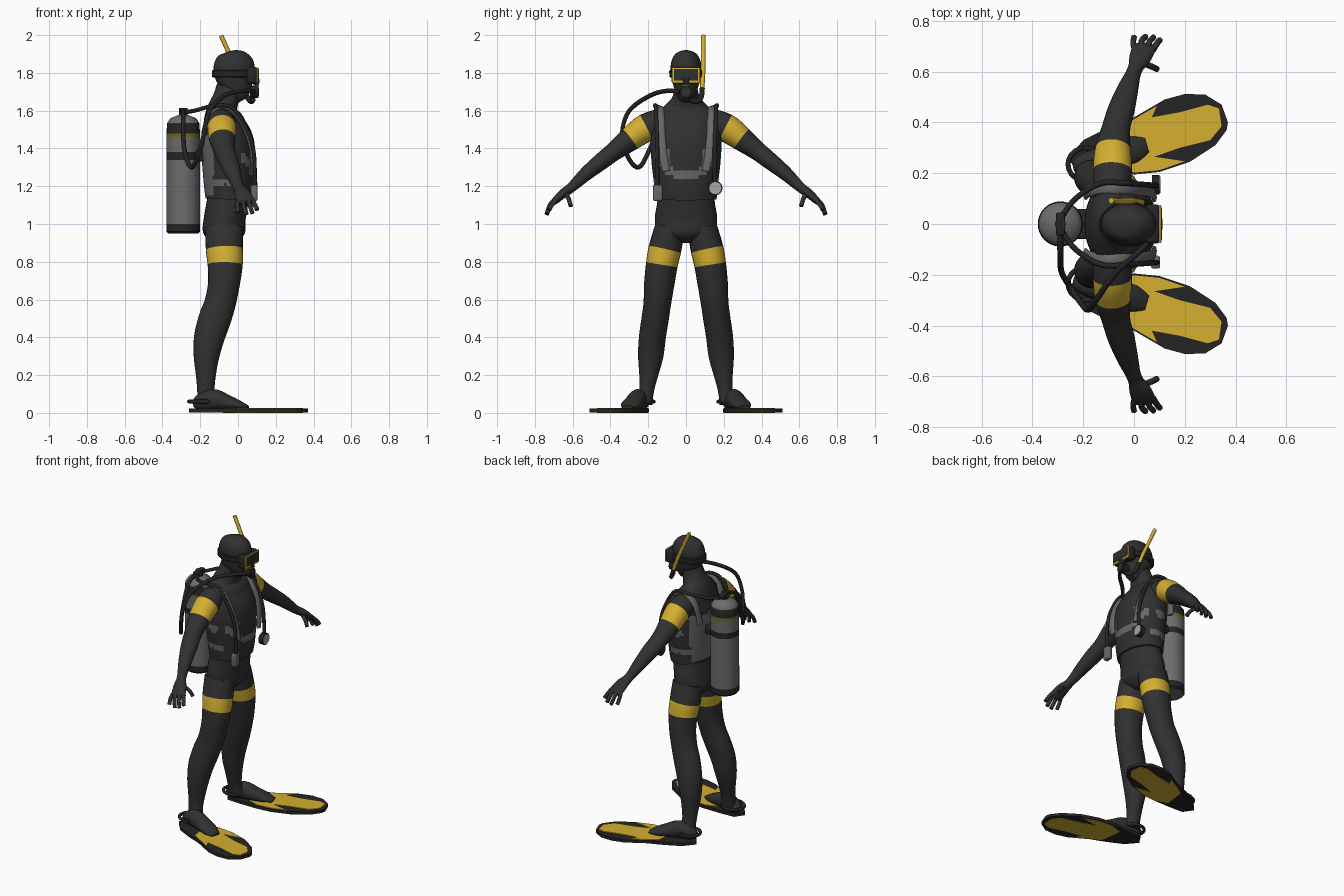
import bpy, bmesh, math
from mathutils import Vector, Matrix

if "Cube" in bpy.data.objects:
    bpy.data.objects.remove(bpy.data.objects["Cube"])


def material(name, r, g, b):
    m = bpy.data.materials.new(name)
    m.use_nodes = True
    m.diffuse_color = (r, g, b, 1)
    m.node_tree.nodes["Principled BSDF"].inputs["Base Color"].default_value = (r, g, b, 1)
    return m


SUIT = material("charcoal neoprene", .03, .03, .03)
RUBBER = material("black rubber", .018, .018, .018)
YELLOW = material("yellow", .66, .43, .03)
GREY = material("grey webbing", .14, .14, .14)
STEEL = material("tank grey", .15, .15, .15)
OLIVE = material("olive trim", .16, .14, .02)
PALE = material("pale dial", .38, .38, .38)
LENS = material("dark lens", .025, .03, .03)


def finish(name, bm, mats):
    bmesh.ops.recalc_face_normals(bm, faces=bm.faces[:])
    me = bpy.data.meshes.new(name)
    bm.to_mesh(me)
    bm.free()
    for m in mats:
        me.materials.append(m)
    ob = bpy.data.objects.new(name, me)
    bpy.context.collection.objects.link(ob)
    return ob


def smooth_rows(rows, sub):
    """Catmull-Rom interpolation of number rows."""
    out, n = [], len(rows)
    for i in range(n - 1):
        p = [rows[max(i - 1, 0)], rows[i], rows[i + 1], rows[min(i + 2, n - 1)]]
        for k in range(sub):
            t = k / sub
            out.append([b + .5 * t * (c - a + t * (2*a - 5*b + 4*c - d + t * (3*(b - c) + d - a)))
                        for a, b, c, d in zip(*p)])
    return out + [list(rows[-1])]


def loft(name, rows, mat, bands=None, ref=(1, 0, 0), sub=4, n=28, rule=None, extra=GREY):
    """Elliptic rings (x, y, z, radius along ref, radius across) along a path."""
    bands = bands or {}
    mats = [mat] + ([extra] if rule else list(dict.fromkeys(bands.values())))
    pts = smooth_rows(rows, sub)
    bm, rings = bmesh.new(), []
    for i, r in enumerate(pts):
        t = Vector(pts[min(i + 1, len(pts) - 1)][:3]) - Vector(pts[max(i - 1, 0)][:3])
        t.normalize()
        u = Vector(ref) - t * t.dot(Vector(ref))
        u.normalize()
        v = t.cross(u)
        rings.append([bm.verts.new(Vector(r[:3]) + u * r[3] * math.cos(a) + v * r[4] * math.sin(a))
                      for a in (2 * math.pi * k / n for k in range(n))])
    for i in range(len(rings) - 1):
        for k in range(n):
            j = (k + 1) % n
            f = bm.faces.new((rings[i][k], rings[i][j], rings[i + 1][j], rings[i + 1][k]))
            if rule:
                f.material_index = int(rule(f.calc_center_median()))
            elif i // sub in bands:
                f.material_index = mats.index(bands[i // sub])
    bm.faces.new(rings[0])
    bm.faces.new(rings[-1])
    return finish(name, bm, mats)


def hose(name, points, r, mat, cyclic=False):
    cu = bpy.data.curves.new(name, "CURVE")
    cu.dimensions, cu.bevel_depth, cu.bevel_resolution = "3D", r, 2
    cu.use_fill_caps = True
    pts = points if cyclic else smooth_rows(points, 6)
    sp = cu.splines.new("POLY")
    sp.points.add(len(pts) - 1)
    for q, p in zip(sp.points, pts):
        q.co = (*p, 1)
    sp.use_cyclic_u = cyclic
    cu.materials.append(mat)
    ob = bpy.data.objects.new(name, cu)
    bpy.context.collection.objects.link(ob)
    return ob


def box(name, loc, size, mat, bevel=.01):
    bm = bmesh.new()
    bmesh.ops.create_cube(bm, size=1, matrix=Matrix.Translation(loc) @ Matrix.Diagonal((*size, 1)))
    bmesh.ops.bevel(bm, geom=bm.edges[:], offset=bevel, segments=3, affect="EDGES", profile=.5)
    return finish(name, bm, [mat])


def disc(name, loc, r, depth, mat):
    """Cylinder whose axis runs along x."""
    bm = bmesh.new()
    bmesh.ops.create_cone(bm, cap_ends=True, segments=24, radius1=r, radius2=r, depth=depth,
                          matrix=Matrix.Translation(loc) @ Matrix.Rotation(math.pi / 2, 4, "Y"))
    return finish(name, bm, [mat])


def plate(name, outline, z0, z1, mat):
    bm = bmesh.new()
    f = bm.faces.new([bm.verts.new((x, y, z0)) for x, y in outline])
    up = bmesh.ops.extrude_face_region(bm, geom=[f])["geom"]
    bmesh.ops.translate(bm, vec=(0, 0, z1 - z0), verts=[e for e in up if isinstance(e, bmesh.types.BMVert)])
    return finish(name, bm, [mat])


# Torso, neck and hooded head
loft("torso", [(x, 0, z, rx, ry) for x, z, rx, ry in (
    (-.075, .9, .06, .04), (-.075, .95, .11, .15), (-.07, 1.03, .11, .165), (-.055, 1.12, .11, .152),
    (-.05, 1.2, .12, .155), (-.05, 1.32, .13, .17), (-.055, 1.42, .132, .18), (-.068, 1.5, .12, .18),
    (-.08, 1.57, .1, .17), (-.08, 1.615, .08, .125), (-.065, 1.66, .07, .078), (-.045, 1.72, .07, .06))], SUIT)
loft("hooded_head", [(x, 0, z, rx, ry) for x, z, rx, ry in (
    (.025, 1.655, .025, .025), (.012, 1.68, .06, .048), (-.005, 1.73, .085, .066), (-.018, 1.79, .105, .078),
    (-.022, 1.84, .108, .081), (-.026, 1.88, .092, .07), (-.028, 1.905, .064, .05), (-.03, 1.918, .015, .015))], SUIT)


# Harness vest with grey webbing panels
def webbing(c):
    y = abs(c.y)
    if c.x > .02:
        low = 1.24 + .9 * max(0, y - .06)
        return low < c.z < low + .05 or (.085 < y < .115 and 1.27 < c.z < 1.4)
    if c.x < -.13:
        return 1.15 < c.z < 1.47
    blobs = ((-.06, 1.35), (-.03, 1.22), (-.11, 1.22))
    return any(math.hypot((c.x - x) / .04, (c.z - z) / .024) < 1 for x, z in blobs)


loft("harness_vest", [(x, 0, z, rx, ry) for x, z, rx, ry in (
    (-.05, 1.13, .122, .162), (-.048, 1.2, .132, .168), (-.05, 1.32, .14, .182), (-.055, 1.42, .142, .188),
    (-.07, 1.5, .126, .184), (-.08, 1.56, .1, .165))], SUIT, sub=6, n=64, rule=webbing)

for s, side in ((1, "left"), (-1, "right")):
    def mir(rows):
        return [(r[0], r[1] * s, *r[2:]) for r in rows]

    # Arm with a coloured band, and hand
    loft(side + "_arm", mir([
        (-.09, .1, 1.55, .07, .07), (-.085, .21, 1.51, .077, .075), (-.083, .295, 1.45, .07, .064),
        (-.07, .38, 1.385, .056, .05), (-.05, .45, 1.33, .053, .045), (-.025, .53, 1.265, .042, .037),
        (.002, .605, 1.195, .029, .027), (.022, .65, 1.162, .042, .024), (.038, .69, 1.125, .047, .019),
        (.042, .705, 1.108, .038, .012)]), SUIT, {1: YELLOW})
    fingers = (((.005, .685), (-.003, .712), (0, .735, 1.06)), ((.03, .695), (.03, .72), (.045, .738, 1.05)),
               ((.055, .695), (.062, .72), (.077, .735, 1.056)), ((.075, .685), (.09, .71), (.102, .725, 1.075)),
               ((.03, .635), (.07, .62), (.09, .61, 1.095)))
    for i, (a, b, c) in enumerate(fingers):
        hose(f"{side}_finger_{i + 1}", mir([(*a, 1.13 + .03 * (i == 4)), (*b, 1.1 + .03 * (i == 4)), c]), .012, SUIT)

    # Leg with a coloured band, and foot
    loft(side + "_leg", mir([
        (-.075, .085, .98, .1, .08), (-.072, .112, .865, .098, .087), (-.068, .128, .785, .093, .084),
        (-.075, .142, .68, .084, .08), (-.095, .152, .58, .083, .073), (-.122, .163, .5, .086, .072),
        (-.152, .178, .4, .081, .071), (-.167, .187, .3, .068, .067), (-.17, .198, .2, .053, .05),
        (-.17, .208, .12, .046, .039), (-.165, .22, .05, .05, .042)]), SUIT, {1: YELLOW})
    loft(side + "_foot", mir([
        (-.235, .228, .045, .02, .025), (-.2, .235, .055, .045, .042), (-.13, .255, .07, .056, .048),
        (-.06, .275, .055, .042, .052), (0, .295, .042, .026, .052), (.05, .31, .03, .01, .03)]),
        SUIT, ref=(0, 0, 1))

    # Swim fin with inlays on both faces and a heel strap
    plate(side + "_fin", mir([
        (-.26, .26), (-.2, .33), (-.1, .38), (0, .42), (.12, .49), (.2, .512), (.28, .51), (.345, .47), (.37, .4),
        (.365, .37), (.32, .31), (.22, .245), (.1, .205), (0, .195), (-.12, .195), (-.22, .2)]), .003, .022, RUBBER)
    inlay = mir([(-.06, .375), (.0, .413), (.09, .465), (.07, .42), (.18, .44), (.29, .47), (.335, .455), (.345, .385),
                 (.3, .33), (.18, .3), (.08, .265), (.2, .247), (.1, .212), (0, .202), (-.08, .23)])
    plate(side + "_fin_top_inlay", inlay, .021, .026, YELLOW)
    plate(side + "_fin_sole_inlay", inlay, 0, .004, YELLOW)
    hose(side + "_heel_strap", mir([(-.19 + .07 * math.cos(a), .235 + .065 * math.sin(a), .06)
                                    for a in (math.tau * k / 20 for k in range(20))]), .01, RUBBER, True)
    box(side + "_strap_buckle", (-.18, .3 * s, .06), (.05, .015, .025), RUBBER, .004)

    # Shoulder strap
    loft(side + "_shoulder_strap", mir([
        (-.19, .12, 1.42, .026, .01), (-.165, .135, 1.55, .026, .01), (-.09, .142, 1.615, .026, .01),
        (-.01, .14, 1.575, .026, .01), (.045, .135, 1.48, .026, .01), (.072, .125, 1.38, .024, .01),
        (.08, .105, 1.28, .02, .01)]), GREY, ref=(0, 1, 0), n=12)
    # Hose from the valve over the shoulder to the instrument
    hose(side + "_instrument_hose", mir([
        (-.29, .02, 1.59), (-.23, .1, 1.6), (-.13, .16, 1.625), (-.03, .16, 1.615), (.045, .155, 1.5),
        (.083, .152, 1.38), (.09, .152, 1.2)]), .011, RUBBER)

# Instruments hanging on the chest
disc("pressure_gauge", (.085, .155, 1.19), .038, .03, RUBBER)
disc("gauge_dial", (.1, .155, 1.19), .032, .008, PALE)
box("inflator", (.085, -.15, 1.165), (.035, .05, .085), GREY, .008)

# Air tank, valve and tank bracket
loft("air_tank", [(-.29, 0, z, r, r) for z, r in (
    (.95, .08), (.96, .089), (1.0, .089), (1.34, .088), (1.38, .0885), (1.46, .088), (1.48, .089),
    (1.535, .085), (1.56, .068), (1.575, .03), (1.58, .015))], STEEL,
    {0: RUBBER, 1: RUBBER, 3: RUBBER, 5: OLIVE, 6: RUBBER}, sub=1, n=32)
loft("tank_valve", [(-.29, 0, z, .022, .022) for z in (1.57, 1.615)], RUBBER, sub=1, n=16)
box("valve_knob", (-.29, 0, 1.6), (.035, .09, .03), RUBBER, .008)
box("tank_bracket", (-.2, 0, 1.36), (.06, .12, .06), RUBBER)

# Regulator hose and mouthpiece
hose("regulator_hose", [
    (-.29, -.03, 1.6), (-.29, -.12, 1.56), (-.285, -.19, 1.4), (-.25, -.25, 1.3), (-.21, -.31, 1.36),
    (-.18, -.338, 1.48), (-.15, -.3, 1.6), (-.07, -.19, 1.68), (.03, -.1, 1.705), (.085, -.03, 1.7)], .012, RUBBER)
disc("regulator", (.085, 0, 1.7), .032, .045, RUBBER)
disc("regulator_cover", (.108, 0, 1.7), .022, .008, SUIT)

# Dive mask: body, rim, lens, nose pocket and head strap
box("mask_body", (.075, 0, 1.787), (.06, .155, .09), RUBBER, .018)
box("mask_rim", (.103, 0, 1.787), (.009, .15, .084), YELLOW, .004)
box("mask_lens", (.107, 0, 1.79), (.006, .128, .062), LENS, .002)
box("nose_pocket", (.095, 0, 1.757), (.035, .036, .04), RUBBER, .009)
box("nose_trim", (.1, 0, 1.735), (.022, .05, .01), OLIVE, .003)
loft("mask_strap", [(-.022, 0, z, r, r - .028) for z, r in ((1.775, .111), (1.78, .116), (1.81, .117), (1.815, .112))],
     RUBBER, sub=1, n=32)

# Snorkel
hose("snorkel_tube", [(-.09, .092, 1.998), (-.05, .091, 1.91), (0, .09, 1.8), (.035, .085, 1.71)], .012, YELLOW)
hose("snorkel_mouthpiece", [(.03, .086, 1.72), (.05, .08, 1.67), (.07, .055, 1.648), (.08, .02, 1.66)], .014, RUBBER)

# Smooth shading with sharp edges kept
bpy.ops.object.select_all(action="DESELECT")
for ob in bpy.context.scene.objects:
    if ob.type == "MESH":
        ob.select_set(True)
        bpy.context.view_layer.objects.active = ob
bpy.ops.object.shade_smooth_by_angle(angle=math.radians(40))
